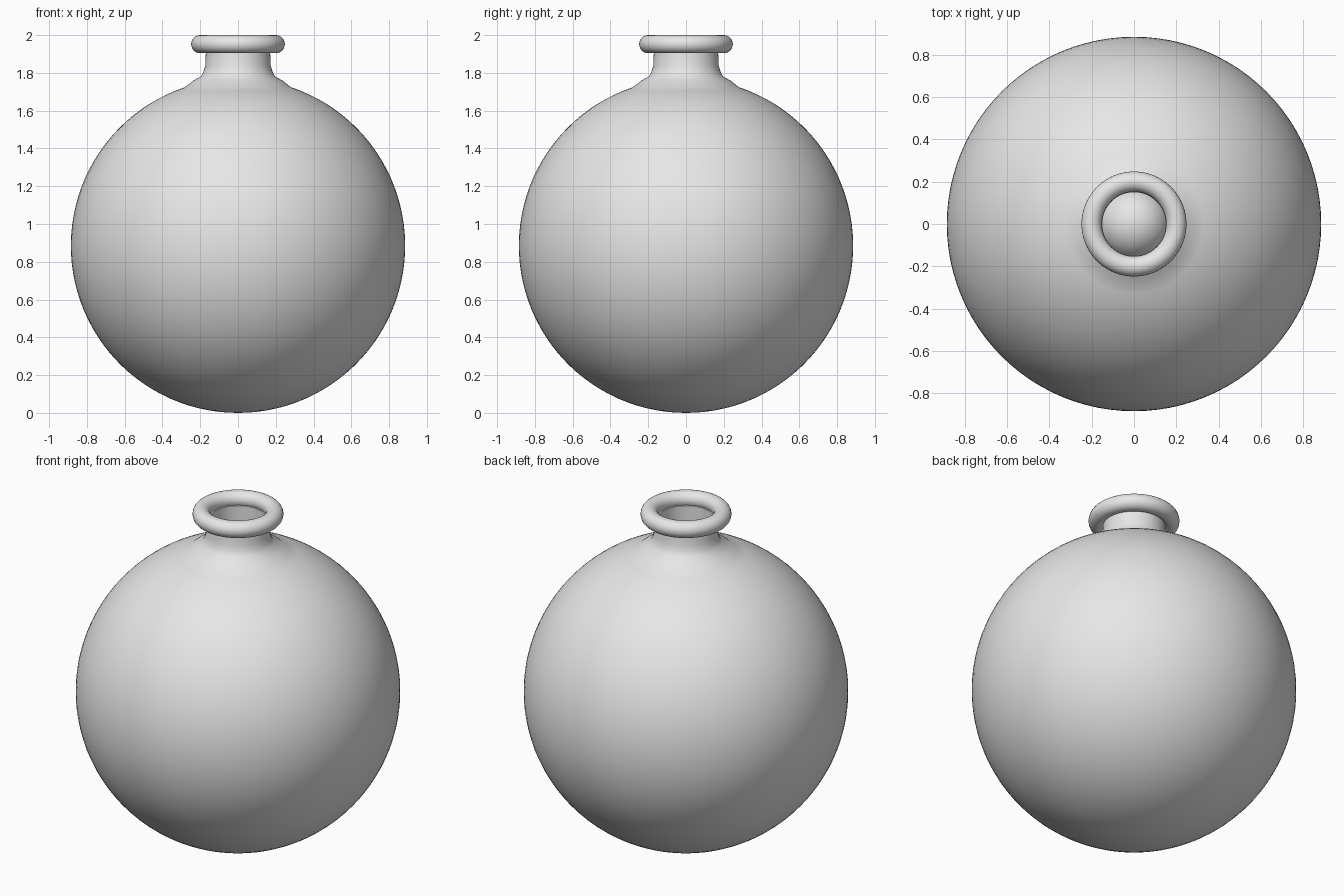
import bpy
import bmesh
from math import sin, cos, pi, asin, radians

cube = bpy.data.objects.get("Cube")
if cube:
    bpy.data.objects.remove(cube, do_unlink=True)

grey = bpy.data.materials.new("plain_grey")
grey.use_nodes = True
colour = (0.8, 0.8, 0.8, 1.0)
grey.diffuse_color = colour
grey.node_tree.nodes["Principled BSDF"].inputs["Base Color"].default_value = colour


def finish(obj, angle):
    """Give the part its colour and smooth shading."""
    obj.data.materials.append(grey)
    bpy.ops.object.select_all(action='DESELECT')
    obj.select_set(True)
    bpy.context.view_layer.objects.active = obj
    bpy.ops.object.shade_smooth_by_angle(angle=radians(angle))


def lathe(name, profile, steps=96):
    """Revolve (radius, height) points around the z axis."""
    bm = bmesh.new()
    verts = [bm.verts.new((r, 0, z)) for r, z in profile]
    edges = [bm.edges.new(pair) for pair in zip(verts, verts[1:])]
    bmesh.ops.spin(bm, geom=verts + edges, cent=(0, 0, 0), axis=(0, 0, 1),
                   angle=2 * pi, steps=steps)
    bmesh.ops.remove_doubles(bm, verts=bm.verts, dist=0.0001)
    bmesh.ops.recalc_face_normals(bm, faces=bm.faces)
    mesh = bpy.data.meshes.new(name)
    bm.to_mesh(mesh)
    bm.free()
    obj = bpy.data.objects.new(name, mesh)
    bpy.context.collection.objects.link(obj)
    return obj


def arc(radius, centre, start, end, count):
    """Points on a circle; angles are measured from straight up."""
    angles = [start + (end - start) * i / count for i in range(count + 1)]
    return [(radius * sin(a), centre + radius * cos(a)) for a in angles]


# Round body, flared neck, and the recessed dome inside the mouth
ball = arc(0.885, 0.885, pi, asin(0.28 / 0.885), 48)
neck = [(0.24, 1.757), (0.195, 1.782), (0.182, 1.81), (0.172, 1.84),
        (0.17, 1.93), (0.15, 1.93)]
dome = arc(0.17, 1.68, asin(0.15 / 0.17), 0, 12)
finish(lathe("flask_body", ball + neck + dome), 65)

# Rolled lip
bpy.ops.mesh.primitive_torus_add(major_radius=0.2, minor_radius=0.048,
                                 major_segments=96, minor_segments=24,
                                 location=(0, 0, 1.952))
lip = bpy.context.object
lip.name = "rolled_lip"
finish(lip, 60)
